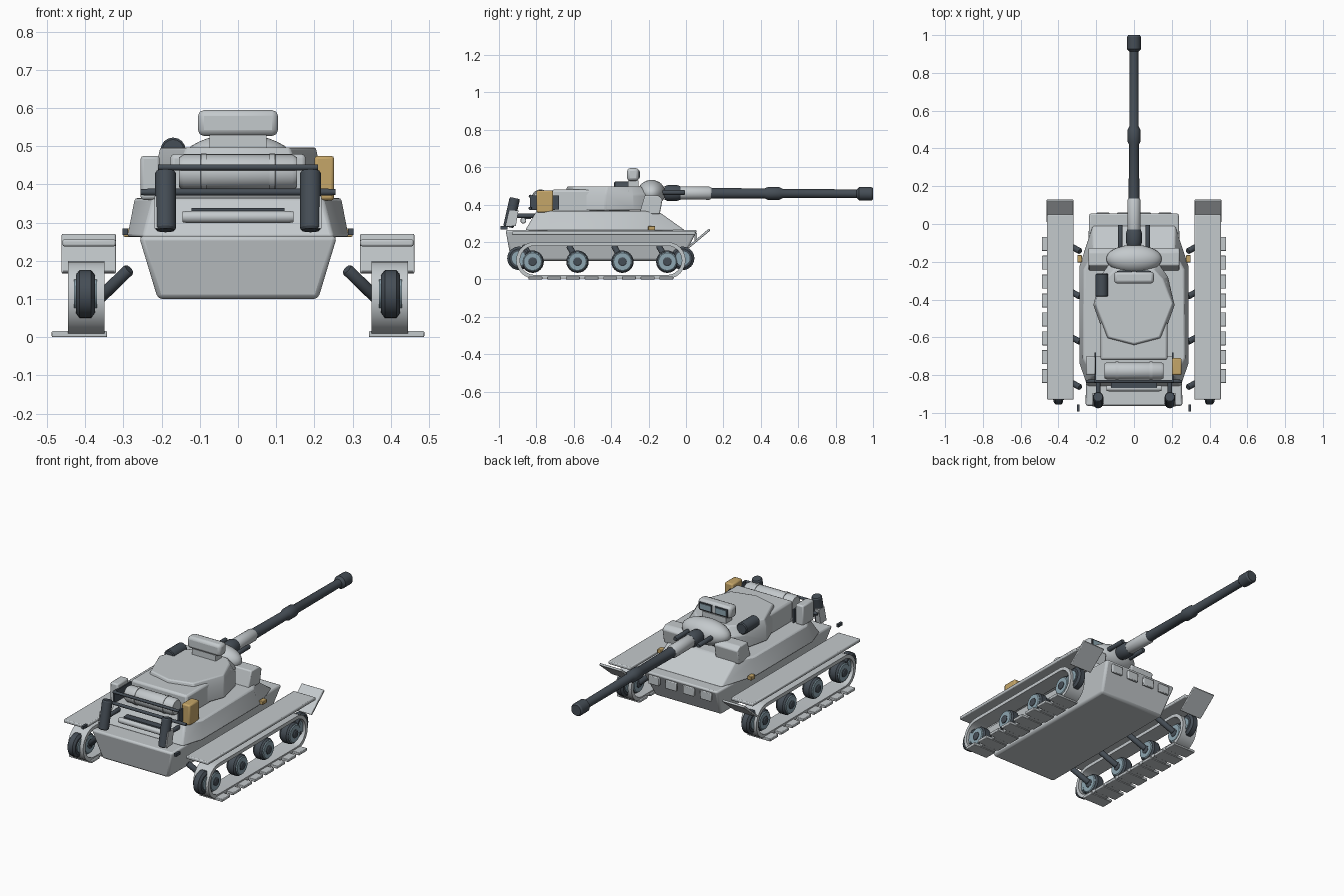
import bpy, bmesh, math
from mathutils import Vector

if "Cube" in bpy.data.objects:
    bpy.data.objects.remove(bpy.data.objects["Cube"])


def material(name, rgb):
    m = bpy.data.materials.new(name)
    m.diffuse_color = (*rgb, 1)
    m.use_nodes = True
    m.node_tree.nodes["Principled BSDF"].inputs["Base Color"].default_value = m.diffuse_color
    return m


GREY = material("light grey", (0.55, 0.585, 0.605))
DARK = material("dark steel", (0.06, 0.075, 0.092))
BLUE = material("blue grey", (0.27, 0.38, 0.44))
TAN = material("tan", (0.56, 0.38, 0.14))


def finish(name, bm, mat, bevel=0.0):
    bmesh.ops.recalc_face_normals(bm, faces=bm.faces)
    me = bpy.data.meshes.new(name)
    bm.to_mesh(me)
    bm.free()
    me.materials.append(mat)
    ob = bpy.data.objects.new(name, me)
    bpy.context.collection.objects.link(ob)
    if bevel:
        mod = ob.modifiers.new("bevel", 'BEVEL')
        mod.width, mod.segments, mod.limit_method = bevel, 2, 'ANGLE'
    return ob


def loft(name, rings, mat, bevel=0.0):
    """Skin a stack of equal-length point rings and cap both ends."""
    bm = bmesh.new()
    vs = [[bm.verts.new(p) for p in r] for r in rings]
    n = len(rings[0])
    for a, b in zip(vs, vs[1:]):
        for i in range(n):
            bm.faces.new((a[i], a[(i + 1) % n], b[(i + 1) % n], b[i]))
    bm.faces.new(vs[0])
    bm.faces.new(vs[-1])
    return finish(name, bm, mat, bevel)


def box(name, x0, x1, y0, y1, z0, z1, mat=GREY, bevel=0.0):
    ring = [(x0, y0), (x1, y0), (x1, y1), (x0, y1)]
    return loft(name, [[(x, y, z) for x, y in ring] for z in (z0, z1)], mat, bevel)


def side_profile(name, x0, x1, yz, mat=GREY, bevel=0.0):
    return loft(name, [[(x, y, z) for y, z in yz] for x in (x0, x1)], mat, bevel)


def mirrored(half):
    """Half outline in (x, y) mirrored across x = 0."""
    return half + [(-x, y) for x, y in reversed(half) if x > 0]


def turned(name, a, b, prof, mat, n=20):
    """Round part from a to b; prof holds (fraction, radius) pairs."""
    a, b = Vector(a), Vector(b)
    q = (b - a).to_track_quat('Z', 'Y')
    rings = [[a + (b - a) * t + q @ Vector((r * math.cos(k * math.tau / n),
              r * math.sin(k * math.tau / n), 0)) for k in range(n)] for t, r in prof]
    return loft(name, rings, mat)


def rod(name, a, b, r, mat=DARK, n=16):
    return turned(name, a, b, [(0, r * .85), (.04, r), (.96, r), (1, r * .85)], mat, n)


# Lower hull, tapered tub
low = [(.21, -.935), (.21, -.02)]
top = [(.26, -.965), (.24, .06)]
loft("lower_hull", [[(x, y, .10) for x, y in mirrored(low)],
                    [(x, y, .265) for x, y in mirrored(top)]], GREY, .012)

# Upper hull with cut corners
base = [(.25, -.86), (.29, -.74), (.29, -.22), (.22, -.005)]
roof = [(.22, -.80), (.27, -.71), (.265, -.24), (.21, -.15)]
loft("upper_hull", [[(x, y, .262) for x, y in mirrored(base)],
                    [(x, y, .365) for x, y in mirrored(roof)]], GREY, .008)

# Rear skirt tabs and front trim roll
for i in range(4):
    x = -.165 + i * .11
    box("rear_tab", x - .035, x + .035, .045, .06, .20, .25, GREY, .004)
rod("front_roll", (-.145, -.87, .315), (.145, -.87, .315), .016, GREY)
box("front_grille", -.122, .122, -.868, -.83, .324, .338, DARK)

# Turret bustle, faceted turret and neck
box("turret_bustle", -.178, .178, -.72, -.30, .36, .48, GREY, .012)
t0 = [(.0, -.65), (.15, -.61), (.215, -.43), (.18, -.28), (.13, -.21)]
t1 = [(.0, -.635), (.135, -.60), (.205, -.42), (.15, -.29), (.10, -.24)]
loft("turret", [[(x, y, z) for x, y in mirrored(t)]
                for t, z in ((t0, .37), (t0, .45), (t1, .497))], GREY, .006)

# Mantlet dome
bm = bmesh.new()
bmesh.ops.create_uvsphere(bm, u_segments=32, v_segments=16, radius=1)
for v in bm.verts:
    v.co = (v.co.x * .147, v.co.y * .075 - .185, v.co.z * .07 + .462)
finish("mantlet_dome", bm, GREY)

# Gun: collar, sleeve, barrel with fume swelling and muzzle
turned("gun_collar", (0, -.115, .462), (0, -.03, .462),
       [(0, .036), (.2, .042), (.8, .042), (1, .036)], DARK)
turned("gun_sleeve", (0, -.05, .462), (0, .135, .461),
       [(0, .03), (.06, .035), (.95, .035), (1, .03)], GREY)
turned("gun_barrel", (0, .12, .461), (0, 1, .458),
       [(0, .029), (.34, .026), (.36, .034), (.43, .034), (.45, .025),
        (.90, .023), (.915, .036), (.99, .036), (1, .03)], DARK)

# Periscope head with two lenses facing the gun
box("periscope_head", -.105, .105, -.315, -.252, .527, .595, GREY, .016)
box("periscope_base", -.075, .075, -.31, -.255, .49, .53, GREY)
for s in (-1, 1):
    box("lens_frame", s * .05 - .04, s * .05 + .04, -.255, -.248, .54, .582, DARK)
    box("lens", s * .05 - .033, s * .05 + .033, -.249, -.245, .546, .576, BLUE)
rod("roof_canister", (-.17, -.385, .49), (-.17, -.262, .49), .033)

# Bedroll, straps and carrying rack
rod("bedroll", (-.155, -.778, .432), (.155, -.778, .432), .046, GREY, 24)
for x in (-.09, .09):
    rod("bedroll_strap", (x - .008, -.778, .432), (x + .008, -.778, .432), .049, GREY, 24)
box("rack_floor", -.20, .20, -.83, -.70, .372, .384, GREY)
rod("rack_upper_bar", (-.21, -.833, .445), (.21, -.833, .445), .008)
rod("rack_lower_bar", (-.255, -.833, .38), (.255, -.833, .38), .009)
box("left_stowage_box", -.255, -.205, -.80, -.70, .36, .475, GREY, .008)
box("fuel_can", .20, .252, -.80, -.71, .358, .475, TAN, .008)

# Track outline: rounded loop around the wheels
def loop(r, n=12):
    pts = []
    for cy, start in ((-.10, -90), (-.81, 90)):
        for k in range(n + 1):
            a = math.radians(start + 180 * k / n)
            pts.append((cy + r * math.cos(a), .102 + r * math.sin(a)))
    return pts


def track_band(x0, x1):
    bm = bmesh.new()
    rings = [[bm.verts.new((x, y, z)) for y, z in loop(r)]
             for x, r in ((x0, .098), (x1, .098), (x1, .078), (x0, .078))]
    n = len(rings[0])
    for j in range(4):
        a, b = rings[j], rings[(j + 1) % 4]
        for i in range(n):
            bm.faces.new((a[i], a[(i + 1) % n], b[(i + 1) % n], b[i]))
    finish("track_band", bm, GREY)


def span(s, a, b):
    return sorted((s * a, s * b))


def wheel(name, s, y, z, r):
    """Dark tyre with blue grey disc and a dark hub, on both faces."""
    turned(name + "_tyre", (s * .372, y, z), (s * .428, y, z),
           [(0, r * .88), (.18, r), (.82, r), (1, r * .88)], DARK, 24)
    turned(name + "_disc", (s * .366, y, z), (s * .434, y, z),
           [(0, r * .78), (.06, r * .86), (.94, r * .86), (1, r * .78)], BLUE, 24)
    turned(name + "_hub", (s * .36, y, z), (s * .441, y, z),
           [(0, r * .3), (.05, r * .4), (.95, r * .4), (1, r * .3)], DARK, 12)


for s in (-1, 1):
    # Running gear
    track_band(*span(s, .35, .446))
    for i in range(8):
        y = -.805 + i * .1
        box("track_pad", *span(s, .343, .488), y - .037, y + .037, 0, .016, GREY, .003)
    for y in (-.82, -.58, -.34, -.10):
        wheel("road_wheel", s, y, .095, .06)
        rod("suspension_arm", (s * .285, y - .045, .178), (s * .365, y, .10), .016)
    for y in (-.893, -.018):
        turned("end_wheel", (s * .375, y, .113), (s * .425, y, .113),
               [(0, .05), (.2, .063), (.8, .063), (1, .05)], DARK, 24)
        turned("end_wheel_disc", (s * .370, y, .113), (s * .430, y, .113),
               [(0, .038), (1, .038)], BLUE, 24)

    # Fender with side lip and upturned flap
    box("fender", *span(s, .32, .46), -.93, .05, .238, .256, GREY, .005)
    side_profile("fender_flap", *span(s, .32, .462),
                 [(.005, .172), (.015, .166), (.13, .262), (.122, .272)], GREY, .003)

    # Sloped shoulder blocks beside the mantlet
    side_profile("shoulder_block", *span(s, .09, .24),
                 [(-.25, .35), (-.14, .35), (-.125, .43), (-.15, .45), (-.22, .45)],
                 GREY, .006)
    rod("recoil_tube", (s * .073, -.15, .465), (s * .073, -.005, .465), .013)

    # Tilted front canisters with brackets, small markers and lamps
    rod("front_canister", (s * .19, -.95, .28), (s * .19, -.915, .435), .028)
    side_profile("canister_bracket", *span(s, .19, .219),
                 [(-.965, .285), (-.91, .285), (-.895, .37), (-.945, .37)])
    rod("canister_mount", (s * .19, -.93, .34), (s * .19, -.80, .34), .012)
    box("corner_marker", *span(s, .288, .302), -.993, -.955, .268, .285, DARK)
    box("side_lamp", *span(s, .275, .30), -.203, -.165, .263, .285, TAN, .003)
    box("rack_side", *span(s, .20, .21), -.835, -.68, .375, .45, DARK)

# Smooth the round parts while keeping hard edges
bpy.ops.object.select_all(action='SELECT')
bpy.context.view_layer.objects.active = bpy.context.selected_objects[0]
bpy.ops.object.shade_smooth_by_angle(angle=math.radians(32))
